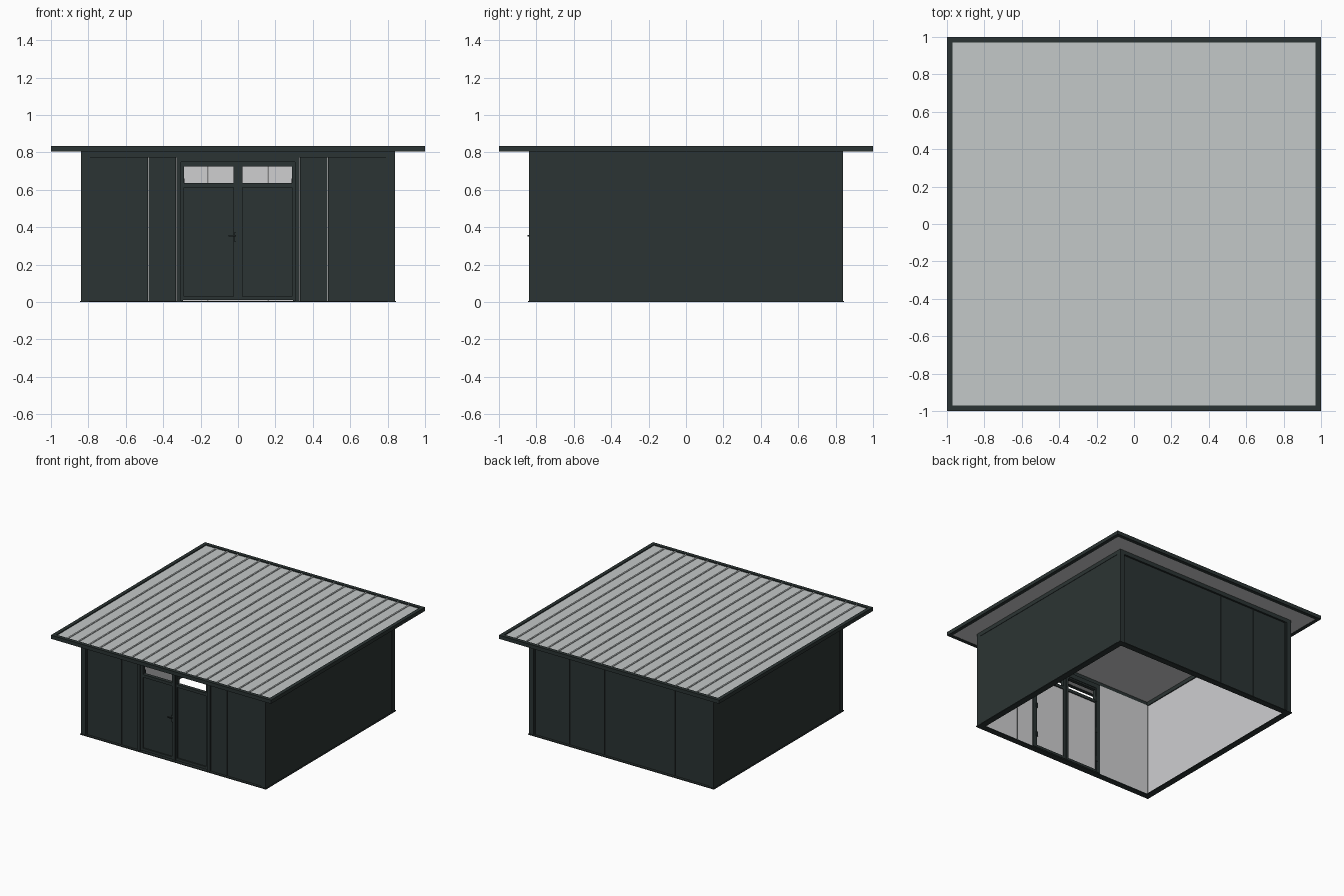
import bpy
import bmesh
from mathutils import Vector

if "Cube" in bpy.data.objects:
    bpy.data.objects.remove(bpy.data.objects["Cube"], do_unlink=True)


def material(name, rgb):
    m = bpy.data.materials.new(name)
    m.use_nodes = True
    m.diffuse_color = (*rgb, 1)
    m.node_tree.nodes["Principled BSDF"].inputs["Base Color"].default_value = (*rgb, 1)
    return m


DARK = material("dark green grey", (0.024, 0.034, 0.033))
ROOF = material("light roof grey", (0.55, 0.58, 0.58))
WHITE = material("interior white", (0.62, 0.62, 0.63))

OUT = 0.84      # outer wall face
EAVE = 0.805    # top of the walls
POST = 0.04     # corner post width
THICK = 0.03    # wall panel thickness


def boxes(name, ranges, mat, inner=None, facing=None):
    """One object from (x0, x1, y0, y1, z0, z1) boxes; faces along 'facing' get 'inner'."""
    bm = bmesh.new()
    for x0, x1, y0, y1, z0, z1 in ranges:
        lo, hi = Vector((x0, y0, z0)), Vector((x1, y1, z1))
        verts = bmesh.ops.create_cube(bm, size=1)["verts"]
        for v in verts:
            v.co = (lo + hi) / 2 + v.co * (hi - lo)
    bm.normal_update()
    if inner:
        for f in bm.faces:
            if f.normal.dot(Vector(facing)) > 0.9:
                f.material_index = 1
    mesh = bpy.data.meshes.new(name)
    bm.to_mesh(mesh)
    bm.free()
    mesh.materials.append(mat)
    if inner:
        mesh.materials.append(inner)
    obj = bpy.data.objects.new(name, mesh)
    bpy.context.collection.objects.link(obj)
    return obj


def ring(name, outer, width, z0, z1, mat):
    """Square frame lying flat, made of four bars."""
    i = outer - width
    return boxes(name, [(-outer, outer, -outer, -i, z0, z1), (-outer, outer, i, outer, z0, z1),
                        (-outer, -i, -i, i, z0, z1), (i, outer, -i, i, z0, z1)], mat)


# Roof: fascia, deck with a pale underside, standing seams
ring("roof_fascia", 1.0, 0.03, EAVE, 0.835, DARK)
boxes("roof_deck", [(-0.97, 0.97, -0.97, 0.97, EAVE + 0.002, 0.827)], ROOF, WHITE, (0, 0, -1))
SEAMS = 19
boxes("roof_seams", [(x - 0.006, x + 0.006, -0.97, 0.97, 0.826, 0.833)
                     for x in (-0.97 + 1.94 * (i + 1) / (SEAMS + 1) for i in range(SEAMS))], ROOF)

# Wall framing: head beam, base rail, corner posts
ring("head_beam", OUT, POST, 0.773, EAVE, DARK)
base = [(-0.845, 0.845, OUT - 0.045, 0.845, 0, 0.007)]
base += [(-0.845, 0.845, -0.845, -OUT + 0.045, 0, 0.007)]
base += [(min(s * 0.795, s * 0.845), max(s * 0.795, s * 0.845), -0.795, 0.795, 0, 0.007)
         for s in (-1, 1)]
boxes("base_rail", base, DARK)
for sx, side in ((1, "left"), (-1, "right")):
    for sy, end in ((-1, "front"), (1, "back")):
        xs = sorted((sx * OUT, sx * (OUT - POST)))
        ys = sorted((sy * OUT, sy * (OUT - POST)))
        boxes(f"{end}_{side}_post", [(*xs, *ys, 0.007, EAVE)], DARK)
        # small step beside each post
        xs = sorted((sx * 0.79, sx * 0.80))
        ys = sorted((sy * 0.80, sy * 0.832))
        boxes(f"{end}_{side}_post_step", [(*xs, *ys, 0.007, 0.773)], DARK)
    # Plain side wall
    xs = sorted((sx * (OUT - 0.003), sx * (OUT - 0.003 - THICK)))
    boxes(f"{side}_wall", [(*xs, -0.80, 0.80, 0.007, 0.78)], DARK, WHITE, (-sx, 0, 0))


# Panelled front and back walls
def panel(name, x0, x1, sy):
    ys = sorted((sy * 0.825, sy * (0.825 - THICK)))
    boxes(name, [(x0 + 0.001, x1 - 0.001, *ys, 0.007, 0.775)], DARK, WHITE, (0, -sy, 0))


PITCH = 0.32
for i in range(5):
    panel(f"back_panel_{i + 1}", -0.80 + i * PITCH, -0.80 + (i + 1) * PITCH, 1)
for a, b in ((-0.80, -0.48), (-0.48, -0.33), (0.33, 0.48), (0.48, 0.80)):
    panel("front_panel", a, b, -1)

# Door casing with an inner step
for name, w, inner, y, top in (("door_casing", 0.33, 0.305, -0.838, 0.773),
                               ("door_inner_frame", 0.305, 0.293, -0.828, 0.748)):
    t = w - inner
    boxes(name, [(-w, -inner, y, -0.79, 0.007, top), (inner, w, y, -0.79, 0.007, top),
                 (-inner, inner, y, -0.79, top - t, top)], DARK)

# Double door: stiles, rails, solid lower panels, open transoms
for s, side in ((1, "left"), (-1, "right")):
    def span(a, b):
        return sorted((s * a, s * b))
    y0, y1 = -0.825, -0.795
    boxes(f"{side}_door_frame", [
        (*span(0.001, 0.024), y0, y1, 0.01, 0.736),
        (*span(0.288, 0.293), y0, y1, 0.01, 0.736),
        (*span(0.024, 0.288), y0, y1, 0.01, 0.03),
        (*span(0.024, 0.288), y0, y1, 0.612, 0.636),
        (*span(0.024, 0.288), y0, y1, 0.724, 0.736)], DARK)
    boxes(f"{side}_door_panel", [(*span(0.024, 0.288), -0.815, -0.803, 0.03, 0.612)],
          DARK, WHITE, (0, 1, 0))
    # Hinges on the inner face
    boxes(f"{side}_door_hinges", [(*span(0.285, 0.30), -0.795, -0.785, z, z + 0.04)
                                  for z in (0.1, 0.35, 0.62)], DARK)
boxes("door_centre_strip", [(-0.012, 0.012, -0.832, -0.825, 0.01, 0.736)], DARK)

# Door handle with its plate
boxes("door_handle", [(-0.02, -0.008, -0.834, -0.825, 0.32, 0.375),
                      (-0.018, -0.010, -0.843, -0.832, 0.352, 0.360),
                      (-0.05, -0.010, -0.847, -0.841, 0.352, 0.360)], DARK)
